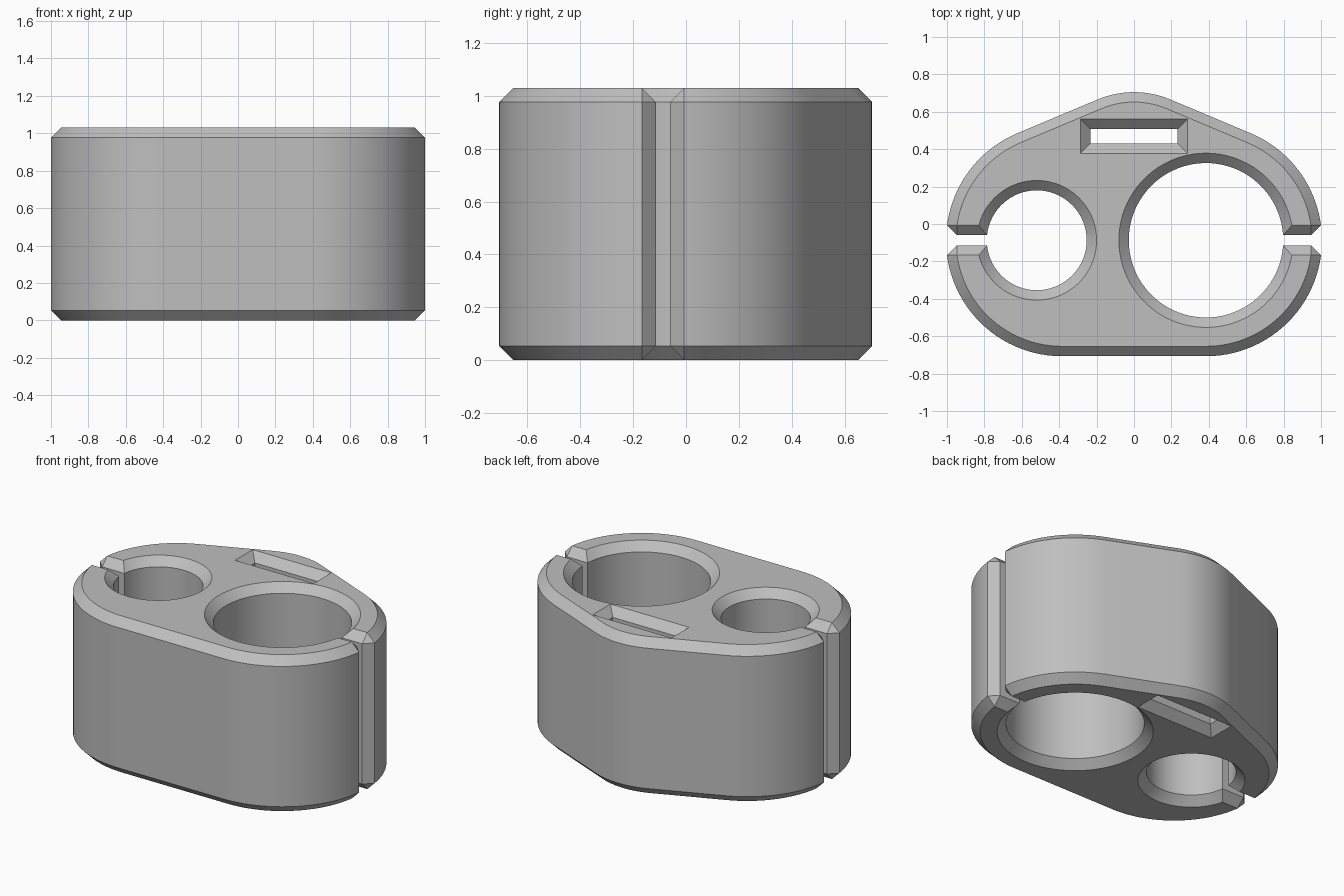
import bpy, bmesh
from math import asin, sin, cos, pi, radians, sqrt

cube = bpy.data.objects.get("Cube")
if cube:
    bpy.data.objects.remove(cube, do_unlink=True)

HEIGHT, BEVEL = 1.03, 0.053
CX, CY, R_SIDE = 0.385, -0.087, 0.62      # rounded ends
TOP_Y, R_TOP = 0.205, 0.50                # rounded back
R_BIG, R_SMALL, SMALL_X = 0.413, 0.267, -0.52
GAP, TANGENT = 0.027, radians(67)


def arc(x, y, r, start, end, n):
    return [(x + r * cos(start + (end - start) * i / n),
             y + r * sin(start + (end - start) * i / n)) for i in range(n + 1)]


def clip_outline(inset):
    """One closed loop: outer wall, both lips and both round holes."""
    r = R_SIDE - inset
    h = GAP + BEVEL
    a = asin(h / r)
    h_in = GAP + inset
    big, small = R_BIG + inset, R_SMALL + inset
    b, s = asin(h_in / big), asin(h_in / small)
    reach = CX + sqrt(r * r - h * h)
    # The lip corner is bevelled on the wall and sharp on the flat faces
    lip = reach - (BEVEL if inset == 0 else 0)
    pts = arc(-CX, CY, r, pi + a, 1.5 * pi, 24)
    pts += arc(CX, CY, r, 1.5 * pi, 2 * pi - a, 24)
    pts += [(lip, CY - h_in)]
    pts += arc(CX, CY, big, -b, b - 2 * pi, 72)
    pts += [(lip, CY + h_in)]
    pts += arc(CX, CY, r, a, TANGENT, 20)
    pts += arc(0, TOP_Y, R_TOP - inset, TANGENT, pi - TANGENT, 14)
    pts += arc(-CX, CY, r, pi - TANGENT, pi - a, 20)
    pts += [(-lip, CY + h_in)]
    pts += arc(SMALL_X, CY, small, pi - s, s - pi, 64)
    pts += [(-lip, CY - h_in)]
    return pts


def strap_slot(inset):
    """Rectangular slot through the back."""
    x, y, mid = 0.233 + inset, 0.039 + inset, 0.469
    return [(-x, mid - y), (x, mid - y), (x, mid + y), (-x, mid + y)]


def add_walls(bm, outline):
    levels = [(0, BEVEL), (BEVEL, 0), (HEIGHT - BEVEL, 0), (HEIGHT, BEVEL)]
    rings = [[bm.verts.new((x, y, z)) for x, y in outline(i)] for z, i in levels]
    for low, high in zip(rings, rings[1:]):
        for k in range(len(low)):
            j = (k + 1) % len(low)
            bm.faces.new((low[k], low[j], high[j], high[k]))


bm = bmesh.new()
add_walls(bm, clip_outline)
add_walls(bm, strap_slot)
bmesh.ops.remove_doubles(bm, verts=bm.verts[:], dist=0.0001)

# Flat bottom and top faces, with the slot left open
for z in (0, HEIGHT):
    rim = [e for e in bm.edges if e.is_boundary
           and all(abs(v.co.z - z) < 0.001 for v in e.verts)]
    bmesh.ops.triangle_fill(bm, edges=rim, use_beauty=True, normal=(0, 0, 1))
bmesh.ops.recalc_face_normals(bm, faces=bm.faces[:])

mesh = bpy.data.meshes.new("clip_body")
bm.to_mesh(mesh)
bm.free()
body = bpy.data.objects.new("clip_body", mesh)
bpy.context.collection.objects.link(body)

# Plain grey plastic
grey = bpy.data.materials.new("light_grey")
grey.use_nodes = True
colour = (0.52, 0.52, 0.52, 1)
grey.diffuse_color = colour
grey.node_tree.nodes["Principled BSDF"].inputs["Base Color"].default_value = colour
mesh.materials.append(grey)

bpy.ops.object.select_all(action='DESELECT')
body.select_set(True)
bpy.context.view_layer.objects.active = body
bpy.ops.object.shade_smooth_by_angle(angle=radians(25))
